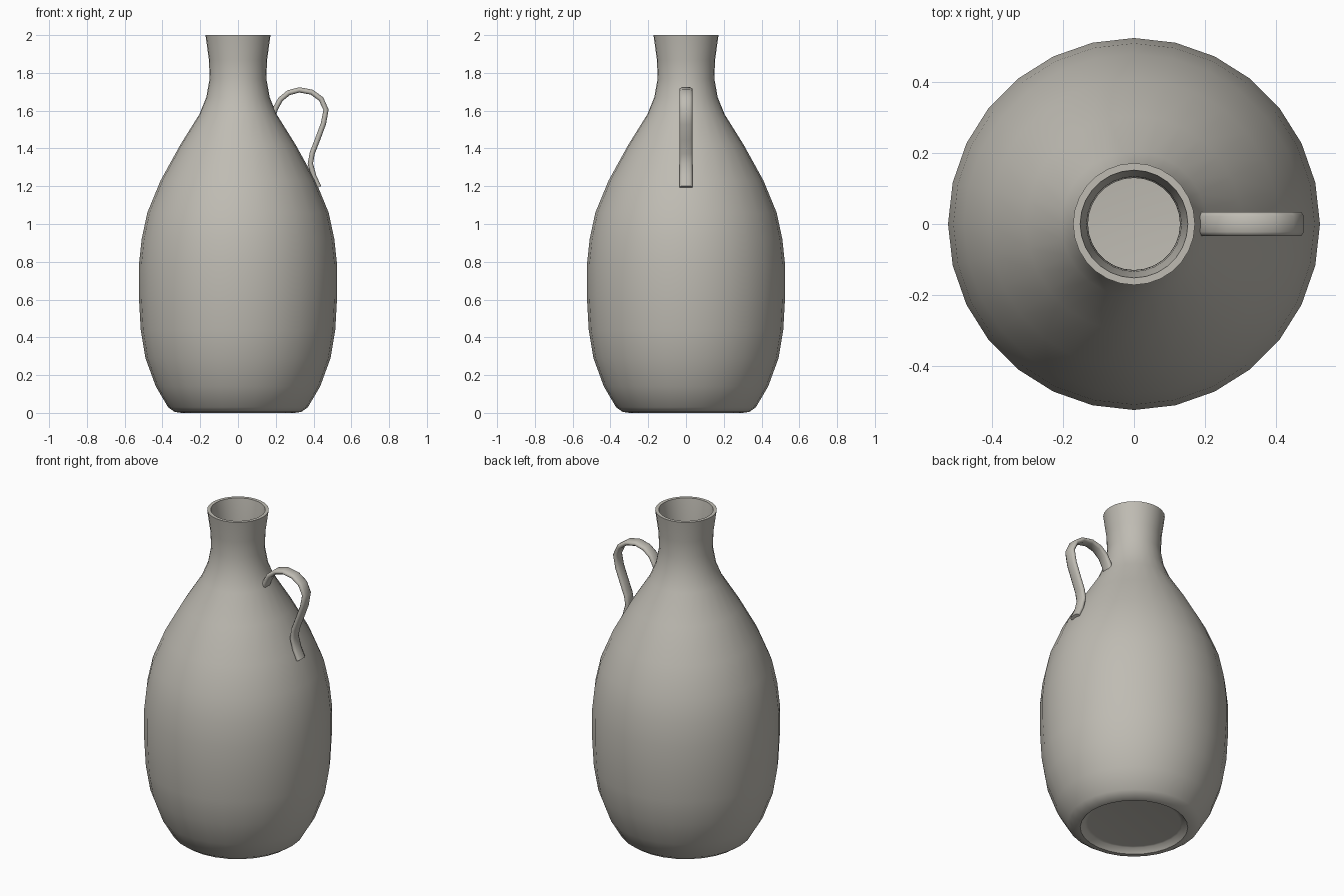
import bpy, bmesh, math
from mathutils import Vector

if "Cube" in bpy.data.objects:
    bpy.data.objects.remove(bpy.data.objects["Cube"])

clay = bpy.data.materials.new("warm_grey_clay")
clay.diffuse_color = (0.52, 0.50, 0.45, 1)
clay.use_nodes = True
clay.node_tree.nodes["Principled BSDF"].inputs["Base Color"].default_value = clay.diffuse_color


def finish(name, bm, angle):
    bmesh.ops.recalc_face_normals(bm, faces=bm.faces)
    me = bpy.data.meshes.new(name)
    bm.to_mesh(me)
    bm.free()
    me.materials.append(clay)
    ob = bpy.data.objects.new(name, me)
    bpy.context.collection.objects.link(ob)
    bpy.ops.object.select_all(action='DESELECT')
    ob.select_set(True)
    bpy.context.view_layer.objects.active = ob
    bpy.ops.object.shade_smooth_by_angle(angle=math.radians(angle))
    return ob


def lathe(name, profile, sides):
    bm = bmesh.new()
    rings = []
    for r, z in profile:
        rings.append([bm.verts.new((r * math.cos(2 * math.pi * i / sides),
                                    r * math.sin(2 * math.pi * i / sides), z))
                      for i in range(sides)])
    for a, b in zip(rings, rings[1:]):
        for i in range(sides):
            j = (i + 1) % sides
            bm.faces.new((a[i], a[j], b[j], b[i]))
    bm.faces.new(rings[0])
    bm.faces.new(rings[-1])
    return finish(name, bm, 50)


# Jug body: recessed base, foot ring, outer wall, rim, inner wall, inner floor
outer = [(0.335, 0.005), (0.37, 0.03), (0.435, 0.14), (0.49, 0.29),
         (0.515, 0.44), (0.525, 0.62), (0.525, 0.78), (0.51, 0.92),
         (0.48, 1.06), (0.41, 1.23), (0.305, 1.42), (0.205, 1.58),
         (0.168, 1.67), (0.15, 1.77), (0.154, 1.87), (0.172, 2.0)]
inner = [(r - 0.02, z) for r, z in reversed(outer[2:])]
base = [(0.26, 0.03), (0.275, 0.028), (0.30, 0.0)]
lathe("jug_body", base + outer + inner + [(0.36, 0.06), (0.30, 0.045)], 28)

# Handle: rounded strap swept along a looped path in the x-z plane
path = [(0.185, 1.575), (0.20, 1.615), (0.225, 1.66), (0.268, 1.695),
        (0.325, 1.71), (0.39, 1.698), (0.44, 1.662), (0.466, 1.605),
        (0.452, 1.53), (0.422, 1.45), (0.393, 1.375), (0.383, 1.32),
        (0.402, 1.25), (0.428, 1.195)]
pts = [Vector((x, 0, z)) for x, z in path]
section = [(0.034, 0.006), (0.022, 0.014), (-0.022, 0.014), (-0.034, 0.006),
           (-0.034, -0.006), (-0.022, -0.014), (0.022, -0.014), (0.034, -0.006)]
bm = bmesh.new()
rings = []
for k, p in enumerate(pts):
    t = (pts[min(k + 1, len(pts) - 1)] - pts[max(k - 1, 0)]).normalized()
    n = Vector((-t.z, 0, t.x))
    rings.append([bm.verts.new(p + n * h + Vector((0, w, 0))) for w, h in section])
for a, b in zip(rings, rings[1:]):
    for i in range(8):
        j = (i + 1) % 8
        bm.faces.new((a[i], a[j], b[j], b[i]))
bm.faces.new(rings[0])
bm.faces.new(rings[-1])
finish("handle", bm, 60)
